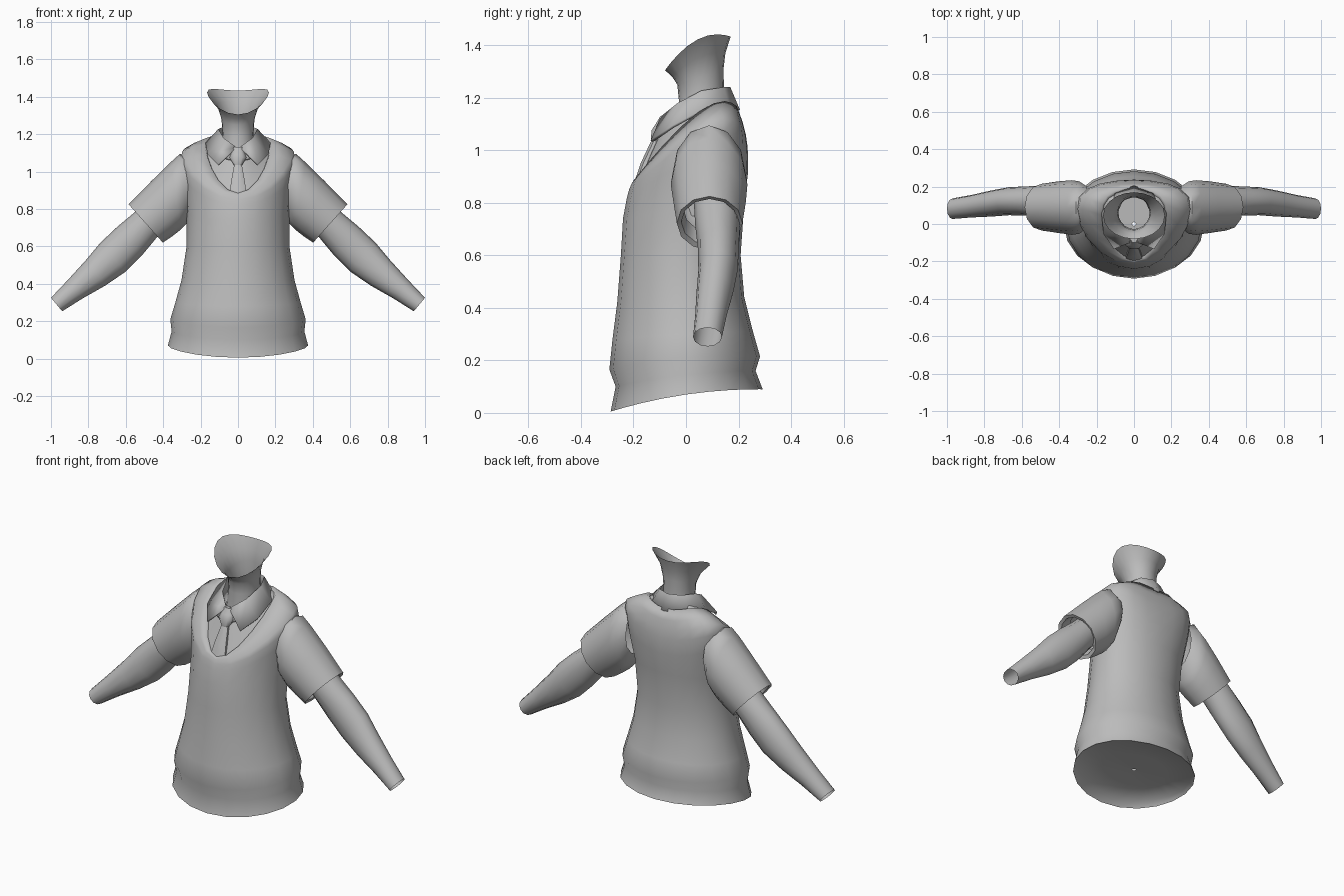
import bpy, math
from mathutils import Vector

cube = bpy.data.objects.get("Cube")
if cube:
    bpy.data.objects.remove(cube, do_unlink=True)

grey = bpy.data.materials.new("plain grey")
grey.use_nodes = True
COLOUR = (0.5, 0.5, 0.5, 1)
grey.diffuse_color = COLOUR
grey.node_tree.nodes["Principled BSDF"].inputs["Base Color"].default_value = COLOUR


def make(name, rings, closed=True, caps=False, angle=50):
    """Skin a list of equally long point rows into a smooth mesh."""
    n = len(rings[0])
    verts = [tuple(p) for r in rings for p in r]
    faces = []
    for i in range(len(rings) - 1):
        for j in range(n if closed else n - 1):
            k = (j + 1) % n
            faces.append((i * n + j, i * n + k, (i + 1) * n + k, (i + 1) * n + j))
    if caps:
        last = (len(rings) - 1) * n
        faces += [tuple(reversed(range(n))), tuple(range(last, last + n))]
    mesh = bpy.data.meshes.new(name)
    mesh.from_pydata(verts, [], faces)
    mesh.materials.append(grey)
    obj = bpy.data.objects.new(name, mesh)
    bpy.context.collection.objects.link(obj)
    bpy.ops.object.select_all(action="DESELECT")
    obj.select_set(True)
    bpy.context.view_layer.objects.active = obj
    bpy.ops.object.shade_smooth_by_angle(angle=math.radians(angle))
    return obj


def body_ring(half, front, side, back, n=20):
    """Ring through the (y, z) points at its front, sides and back."""
    ring = []
    for i in range(n):
        a = math.tau * i / n
        c = math.cos(a)
        y, z = (s + c * (f - b) / 2 + c * c * ((f + b) / 2 - s)
                for f, s, b in zip(front, side, back))
        ring.append((half * math.sin(a), y, z))
    return ring


def limb_ring(top, bottom, y, depth, sign, n=12):
    """Ring across a limb, from its upper to its lower (x, z) edge."""
    t = Vector((top[0], y, top[1]))
    b = Vector((bottom[0], y, bottom[1]))
    mid, half = (t + b) / 2, (t - b) / 2
    ring = []
    for i in range(n):
        a = math.tau * i / n
        p = mid + half * math.cos(a) + Vector((0, depth * math.sin(a), 0))
        ring.append((p.x * sign, p.y, p.z))
    return ring if sign > 0 else ring[::-1]


def thicken(obj, amount):
    mod = obj.modifiers.new("thickness", "SOLIDIFY")
    mod.thickness = amount
    mod.offset = 0


# Vest from its closed underside over the hem to the V neckline
make("vest", [body_ring(*r) for r in (
    (.01, (-.01, .088), (0, .088), (.01, .088)),
    (.2, (-.14, .075), (0, .088), (.15, .092)),
    (.355, (-.255, .055), (0, .085), (.28, .095)),
    (.375, (-.287, .005), (0, .07), (.292, .09)),
    (.355, (-.268, .10), (0, .145), (.265, .16)),
    (.362, (-.292, .165), (0, .21), (.282, .215)),
    (.335, (-.28, .28), (0, .30), (.255, .31)),
    (.302, (-.262, .42), (0, .42), (.222, .44)),
    (.275, (-.248, .60), (0, .60), (.208, .60)),
    (.275, (-.24, .74), (.03, .78), (.222, .80)),
    (.295, (-.225, .82), (.07, .97), (.237, .92)),
    (.308, (-.217, .85), (.08, 1.06), (.235, 1.01)),
    (.298, (-.212, .862), (.08, 1.108), (.228, 1.06)),
    (.245, (-.207, .873), (.07, 1.13), (.215, 1.11)),
    (.178, (-.2, .885), (.05, 1.148), (.195, 1.165)),
    (.168, (-.18, .875), (.05, 1.13), (.175, 1.15)),
)], angle=120)

# Shirt front inside the neckline
make("shirt_front", [body_ring(*r) for r in (
    (.173, (-.188, .872), (.05, 1.13), (.18, 1.145)),
    (.14, (-.14, .98), (.05, 1.15), (.17, 1.17)),
    (.095, (-.08, 1.11), (.055, 1.19), (.155, 1.20)),
)])

# Neck flaring up to the open jaw edge
make("neck", [body_ring(*r) for r in (
    (.095, (-.035, 1.08), (.06, 1.1), (.15, 1.1)),
    (.083, (-.027, 1.19), (.06, 1.2), (.145, 1.21)),
    (.088, (-.033, 1.25), (.06, 1.28), (.143, 1.31)),
    (.112, (-.052, 1.28), (.05, 1.355), (.15, 1.37)),
    (.165, (-.08, 1.305), (.045, 1.423), (.17, 1.433)),
)])

# Folded collar: stand, crease and outer edge, mirrored to both sides
crease = [(0, .168, 1.235), (.07, .143, 1.235), (.105, .06, 1.222),
          (.08, -.03, 1.175), (.012, -.095, 1.125)]
edge = [(0, .2, 1.152), (.105, .165, 1.152), (.17, .06, 1.15),
        (.16, -.05, 1.09), (.105, -.13, 1.035)]
stand = [(x * .9, .05 + (y - .05) * .85, z - .07) for x, y, z in crease]


def both_sides(row):
    return [(-x, y, z) for x, y, z in row[:0:-1]] + row


collar = make("collar", [both_sides(r) for r in (stand, crease, edge)], closed=False)
thicken(collar, .012)


# Necktie: blade, knot and the bands running under the collar
def tie_ring(half, y, z, depth):
    return [(half, y + depth, z), (half, y - depth * .3, z), (half * .5, y - depth, z),
            (-half * .5, y - depth, z), (-half, y - depth * .3, z), (-half, y + depth, z)]


make("tie_blade", [tie_ring(*r) for r in (
    (.046, -.186, .88, .01), (.036, -.159, .95, .014), (.018, -.112, 1.05, .014))], caps=True)
make("tie_knot", [tie_ring(*r) for r in (
    (.022, -.115, 1.035, .018), (.045, -.108, 1.075, .024),
    (.036, -.096, 1.10, .02), (.024, -.086, 1.13, .012))], caps=True)

for side, sign in (("left", 1), ("right", -1)):
    band = make(side + "_tie_band", [
        [(sign * .03, -.115, 1.06), (sign * .03, -.10, 1.09)],
        [(sign * .075, -.095, 1.07), (sign * .07, -.08, 1.105)],
        [(sign * .10, -.05, 1.12), (sign * .09, -.03, 1.15)]], closed=False)
    thicken(band, .012)

    # Short sleeve with its cuff turned back inside
    make(side + "_sleeve", [limb_ring(*r, sign) for r in (
        ((.25, 1.07), (.25, .80), .09, .11),
        ((.31, 1.095), (.275, .72), .088, .14),
        ((.36, 1.05), (.305, .69), .088, .146),
        ((.46, .952), (.35, .655), .09, .138),
        ((.585, .825), (.402, .62), .09, .125),
        ((.568, .815), (.412, .64), .09, .108),
        ((.50, .87), (.38, .69), .09, .1),
    )])

    # Bare arm, open at the wrist
    make(side + "_arm", [limb_ring(*r, sign) for r in (
        ((.46, .87), (.36, .73), .115, .085),
        ((.555, .78), (.432, .65), .12, .085),
        ((.645, .705), (.515, .55), .123, .078),
        ((.735, .62), (.60, .465), .122, .075),
        ((.81, .53), (.71, .39), .11, .07),
        ((.91, .42), (.83, .322), .095, .06),
        ((1.0, .325), (.94, .253), .082, .055),
    )])
